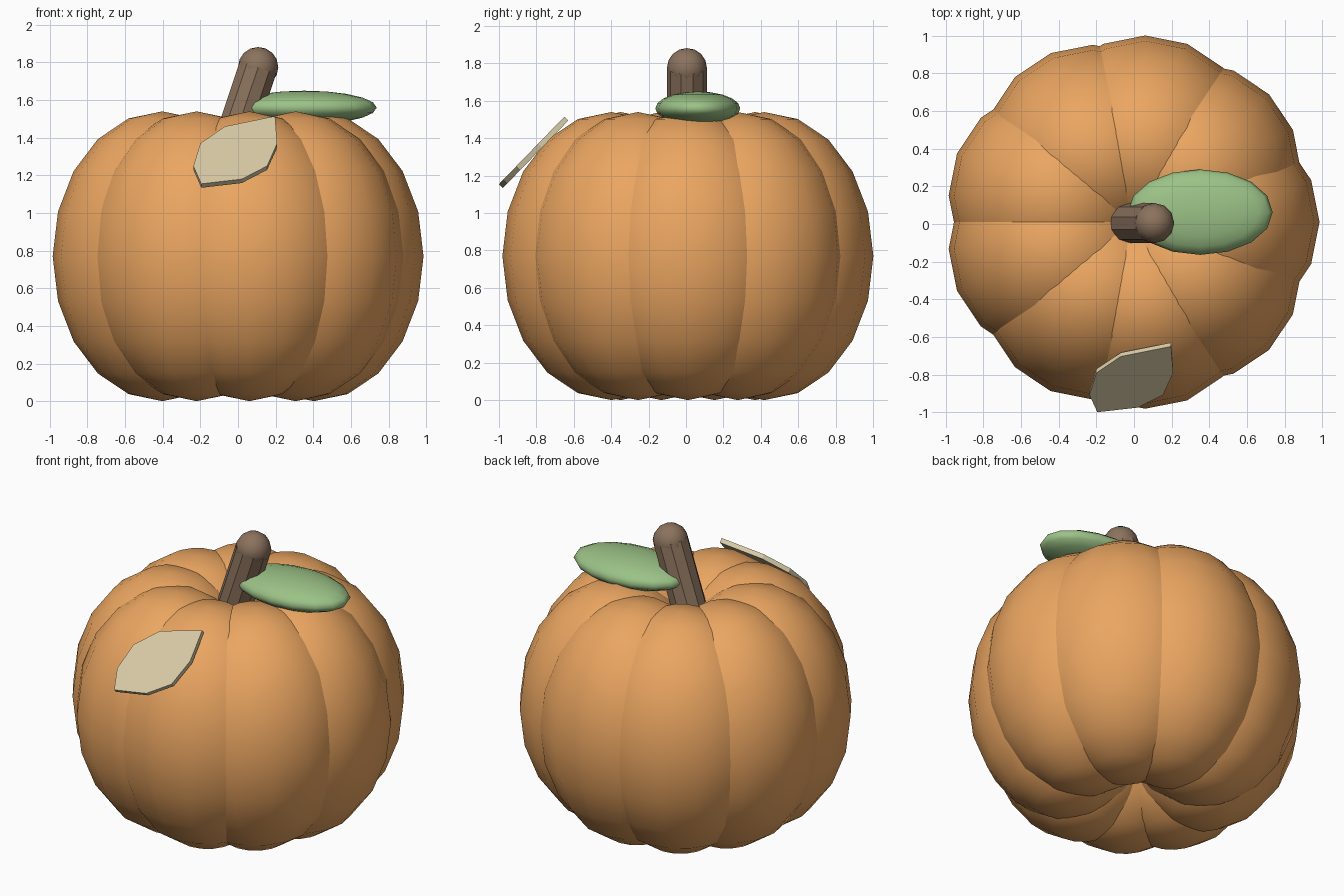
import bpy, bmesh
from math import cos, sin, radians
from mathutils import Matrix, Vector

if "Cube" in bpy.data.objects:
    bpy.data.objects.remove(bpy.data.objects["Cube"])

CX, CY = -0.012, 0.01          # pumpkin axis


def material(name, rgb):
    m = bpy.data.materials.new(name)
    m.diffuse_color = (*rgb, 1)
    m.use_nodes = True
    m.node_tree.nodes["Principled BSDF"].inputs["Base Color"].default_value = m.diffuse_color
    return m


def finish(bm, name, mat, smooth):
    bmesh.ops.recalc_face_normals(bm, faces=bm.faces)
    me = bpy.data.meshes.new(name)
    bm.to_mesh(me)
    bm.free()
    me.materials.append(mat)
    me.polygons.foreach_set("use_smooth", [smooth] * len(me.polygons))
    ob = bpy.data.objects.new(name, me)
    bpy.context.collection.objects.link(ob)
    return ob


def ellipsoid(name, center, radii, mat, segs=16, rings=10):
    bm = bmesh.new()
    bmesh.ops.create_uvsphere(bm, u_segments=segs, v_segments=rings, radius=1,
                              matrix=Matrix.Translation(center) @ Matrix.Diagonal((*radii, 1)))
    return finish(bm, name, mat, True)


orange = material("orange_skin", (0.83, 0.38, 0.12))
brown = material("brown_stem", (0.26, 0.17, 0.11))
green = material("green_leaf", (0.33, 0.54, 0.24))
tan = material("tan_patch", (0.68, 0.59, 0.38))

# Nine overlapping ribs around the axis
for i in range(9):
    a = radians(40 * i)
    ellipsoid(f"rib_{i + 1}", (CX + 0.415 * cos(a), CY + 0.415 * sin(a), 0.77),
              (0.583, 0.583, 0.77), orange)

# Leaning stem with a rounded tip
tip = Vector((0.107, CY - 0.005, 1.775))
axis = Vector((sin(radians(18.5)), 0, cos(radians(18.5))))
length = 0.46
bm = bmesh.new()
bmesh.ops.create_cone(bm, cap_ends=True, segments=10, radius1=0.107, radius2=0.107, depth=length,
                      matrix=Matrix.Translation(tip - axis * length / 2)
                      @ Matrix.Rotation(radians(18.5), 4, 'Y'))
finish(bm, "stem", brown, False)
ellipsoid("stem_tip", tip, (0.107,) * 3, brown, 12, 8)

# Plump leaf beside the stem
ellipsoid("leaf", (0.352, 0.063, 1.56), (0.385, 0.227, 0.09), green)

# Tilted leaf-shaped plate on the front (x, z outline on a sloping plane)
outline = [(-0.195, 1.155), (-0.237, 1.25), (-0.2, 1.37), (-0.07, 1.46),
           (0.197, 1.515), (0.208, 1.37), (0.155, 1.25), (0.02, 1.18)]
bm = bmesh.new()
face = bm.faces.new([bm.verts.new((x, -1.0 + 0.97 * (z - 1.155), z)) for x, z in outline])
ext = bmesh.ops.extrude_face_region(bm, geom=[face], use_keep_orig=True)
verts = [g for g in ext["geom"] if isinstance(g, bmesh.types.BMVert)]
bmesh.ops.translate(bm, verts=verts, vec=(0, 0.021, -0.021))
finish(bm, "front_plate", tan, False)
